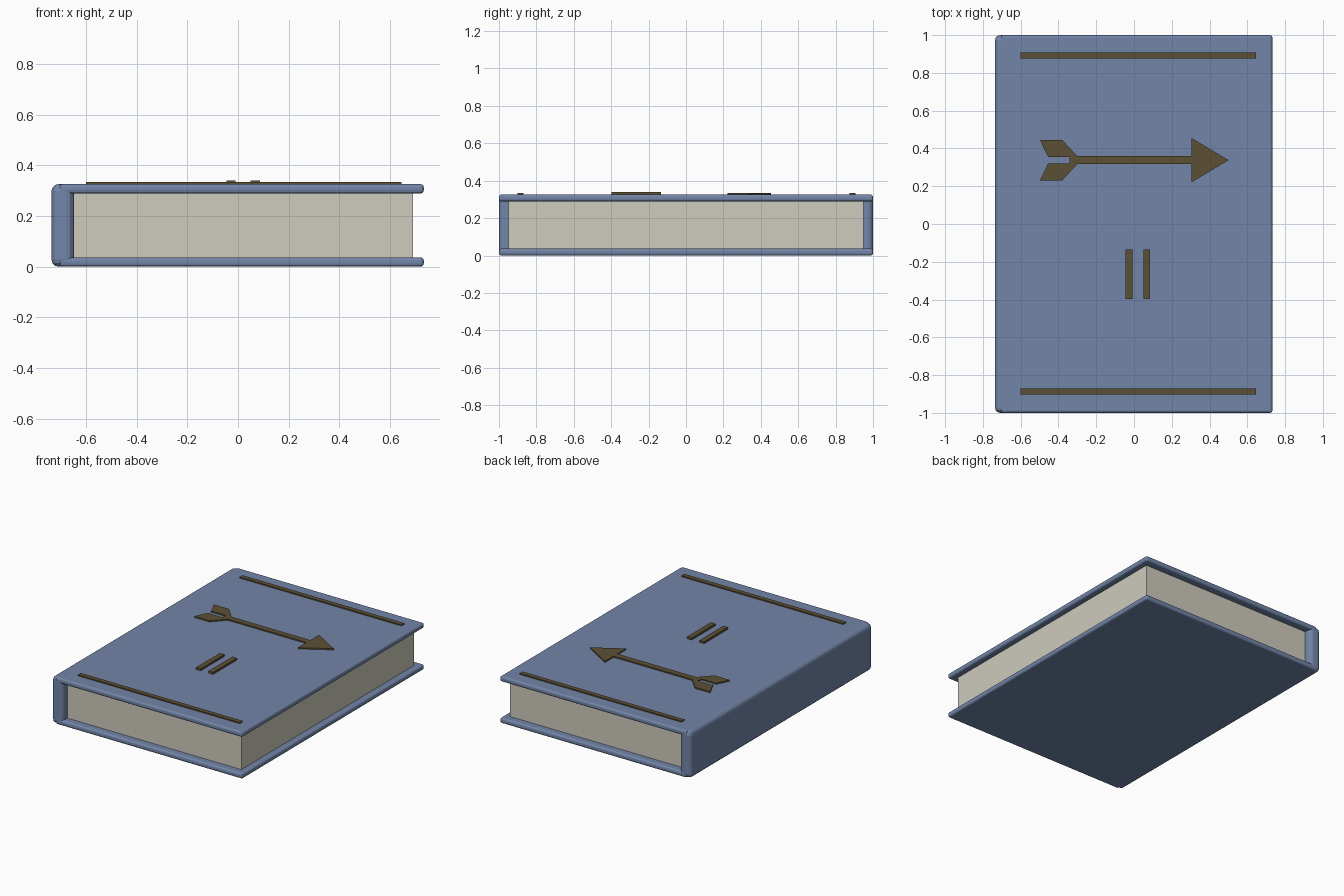
import bpy, bmesh

if "Cube" in bpy.data.objects:
    bpy.data.objects.remove(bpy.data.objects["Cube"])


def material(name, rgb):
    m = bpy.data.materials.new(name)
    m.diffuse_color = (*rgb, 1)
    m.use_nodes = True
    m.node_tree.nodes["Principled BSDF"].inputs["Base Color"].default_value = m.diffuse_color
    return m


BLUE = material("blue cloth", (0.17, 0.235, 0.39))
PAPER = material("cream paper", (0.62, 0.60, 0.51))
BRONZE = material("dark bronze", (0.107, 0.08, 0.036))


def prism(name, outline, z0, z1, mat, bevel=0.0, segments=2):
    """Extrude a counter-clockwise xy outline from z0 to z1."""
    bm = bmesh.new()
    face = bm.faces.new([bm.verts.new((x, y, z0)) for x, y in outline])
    top = bmesh.ops.extrude_face_region(bm, geom=[face])["geom"]
    for v in top:
        if isinstance(v, bmesh.types.BMVert):
            v.co.z = z1
    bmesh.ops.recalc_face_normals(bm, faces=bm.faces)
    mesh = bpy.data.meshes.new(name)
    bm.to_mesh(mesh)
    bm.free()
    mesh.materials.append(mat)
    ob = bpy.data.objects.new(name, mesh)
    bpy.context.collection.objects.link(ob)
    if bevel:
        mod = ob.modifiers.new("rounded edges", "BEVEL")
        mod.width, mod.segments = bevel, segments
    return ob


def box(name, x0, x1, y0, y1, z0, z1, mat, bevel=0.0, segments=2):
    return prism(name, [(x0, y0), (x1, y0), (x1, y1), (x0, y1)],
                 z0, z1, mat, bevel, segments)


TOP = 0.326

# Boards, spine and page block
box("back_cover", -0.705, 0.733, -1, 1, 0.0, 0.037, BLUE, 0.013, 3)
box("front_cover", -0.705, 0.733, -1, 1, 0.289, TOP, BLUE, 0.013, 3)
box("spine", -0.736, -0.648, -1, 1, 0.0, TOP, BLUE, 0.028, 3)
box("pages", -0.67, 0.69, -0.948, 0.948, 0.034, 0.292, PAPER)

# Border bars near the head and tail of the cover
for name, y in (("upper_bar", 0.891), ("lower_bar", -0.886)):
    box(name, -0.60, 0.645, y - 0.016, y + 0.016, TOP - 0.002, 0.334, BRONZE)

# Pair of upright strokes
for name, x in (("left_stroke", -0.027), ("right_stroke", 0.068)):
    box(name, x - 0.018, x + 0.018, -0.397, -0.134, TOP - 0.002, 0.34, BRONZE)

# Arrow: half outline from notch to tip, mirrored about its axis
AXIS = 0.338
half = [(-0.342, 0.018), (-0.455, 0.018), (-0.498, 0.107), (-0.38, 0.107),
        (-0.30, 0.021), (0.305, 0.021), (0.305, 0.117)]
outline = ([(x, AXIS - d) for x, d in half] + [(0.50, AXIS)]
           + [(x, AXIS + d) for x, d in reversed(half)])
prism("arrow", outline, TOP - 0.002, 0.335, BRONZE)
